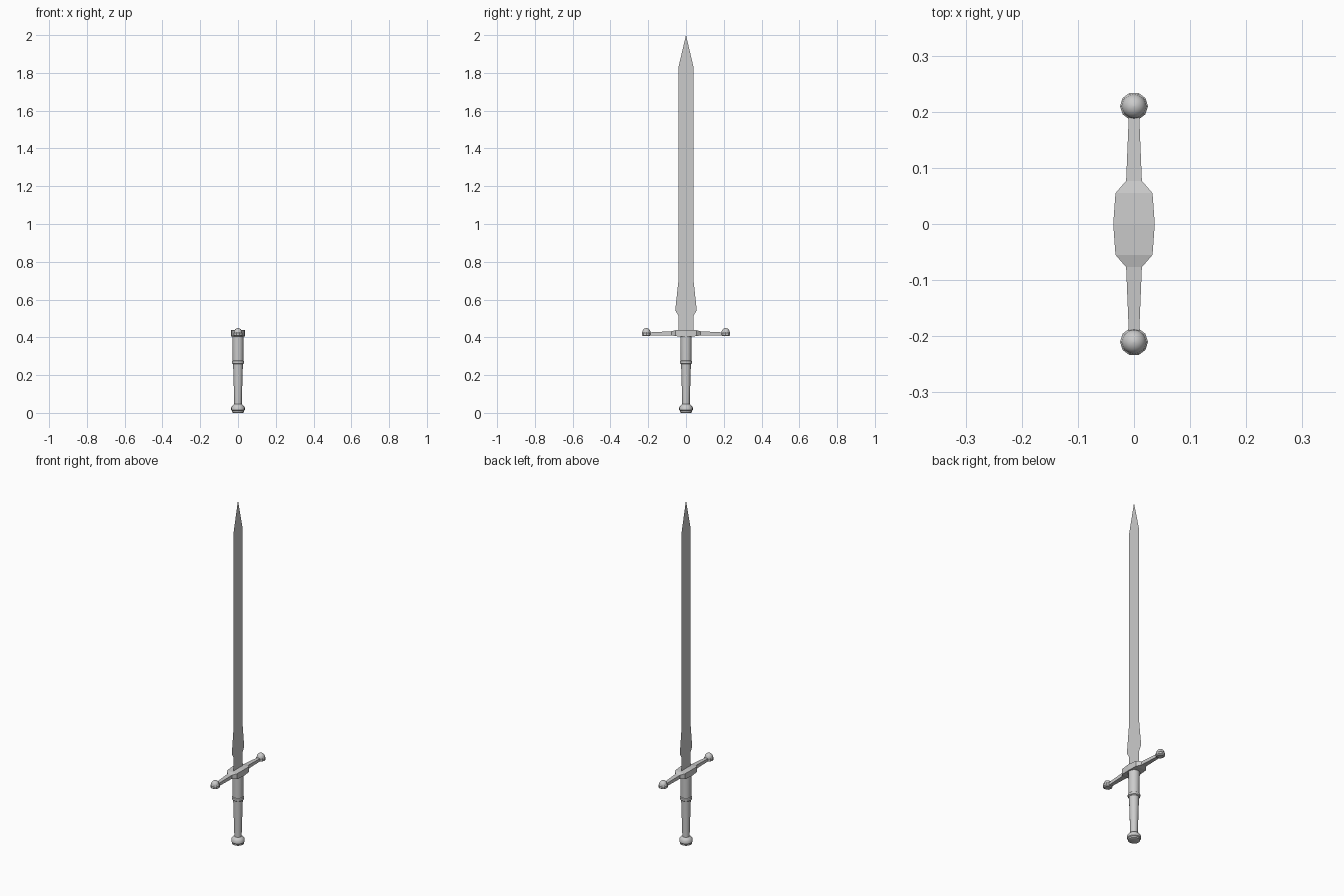
import bpy, bmesh, math

if "Cube" in bpy.data.objects:
    bpy.data.objects.remove(bpy.data.objects["Cube"])


def make(name, verts, faces, smooth=False):
    mesh = bpy.data.meshes.new(name)
    mesh.from_pydata(verts, [], faces)
    bm = bmesh.new()
    bm.from_mesh(mesh)
    bmesh.ops.recalc_face_normals(bm, faces=bm.faces)
    bm.to_mesh(mesh)
    bm.free()
    ob = bpy.data.objects.new(name, mesh)
    bpy.context.collection.objects.link(ob)
    if smooth:
        bpy.ops.object.select_all(action='DESELECT')
        bpy.context.view_layer.objects.active = ob
        ob.select_set(True)
        bpy.ops.object.shade_smooth_by_angle(angle=math.radians(35))
    return ob


def loft(name, rings, smooth=False):
    # skin equal-length rings and cap both ends
    n = len(rings[0])
    verts = [v for r in rings for v in r]
    faces = [(i * n + j, i * n + (j + 1) % n, (i + 1) * n + (j + 1) % n, (i + 1) * n + j)
             for i in range(len(rings) - 1) for j in range(n)]
    faces += [tuple(range(n)), tuple(range(len(verts) - n, len(verts)))]
    return make(name, verts, faces, smooth)


def lathe(name, profile, y=0, sides=16, smooth=True):
    angles = [2 * math.pi * k / sides for k in range(sides)]
    return loft(name, [[(r * math.cos(a), y + r * math.sin(a), z) for a in angles]
                       for r, z in profile], smooth)


# Blade: paper-thin sheet with a centre line
edge = [(0.04, 0.42), (0.04, 0.515), (0.057, 0.543), (0.04, 0.70), (0.04, 1.83)]
n = len(edge)
verts = [(0, 0, z) for _, z in edge] + [(0, y, z) for y, z in edge]
verts += [(0, -y, z) for y, z in edge] + [(0, 0, 2.0)]
faces = []
for i in range(n - 1):
    faces += [(i, n + i, n + i + 1, i + 1), (i + 1, 2 * n + i + 1, 2 * n + i, i)]
faces += [(n - 1, 2 * n - 1, 3 * n), (3 * n, 3 * n - 1, n - 1)]
make("blade", verts, faces)

# Grip, in two tapered sections split by a collar
lathe("lower_grip", [(0.020, 0.03), (0.020, 0.06), (0.026, 0.26)])
lathe("upper_grip", [(0.028, 0.26), (0.030, 0.415)])
lathe("grip_collar", [(0.027, 0.258), (0.032, 0.262), (0.033, 0.268), (0.032, 0.274), (0.027, 0.278)])

# Pommel
lathe("pommel", [(0.026, 0.0), (0.032, 0.003), (0.032, 0.011), (0.036, 0.015), (0.036, 0.028),
                 (0.030, 0.038), (0.024, 0.043), (0.020, 0.046)])

# Crossguard: half profile (y, half width, bottom z, top z), mirrored
half = [(0.0, 0.037, 0.404, 0.440), (0.055, 0.033, 0.406, 0.438),
        (0.077, 0.014, 0.411, 0.432), (0.20, 0.009, 0.410, 0.426)]
stations = [(-y, w, b, t) for y, w, b, t in reversed(half[1:])] + half
loft("crossguard", [[(-w, y, b), (w, y, b), (w, y, t), (-w, y, t)] for y, w, b, t in stations])

# Guard ends: octagonal cup with a dome on top
for side, label in ((-1, "left"), (1, "right")):
    y = 0.21 * side
    lathe("guard_cup_" + label, [(0.018, 0.406), (0.025, 0.411), (0.025, 0.423), (0.021, 0.427)],
          y, sides=10, smooth=False)
    dome = [(0.022 * math.cos(a), 0.426 + 0.023 * math.sin(a))
            for a in (math.radians(d) for d in (0, 18, 36, 54, 72, 88))]
    lathe("guard_dome_" + label, dome, y)
